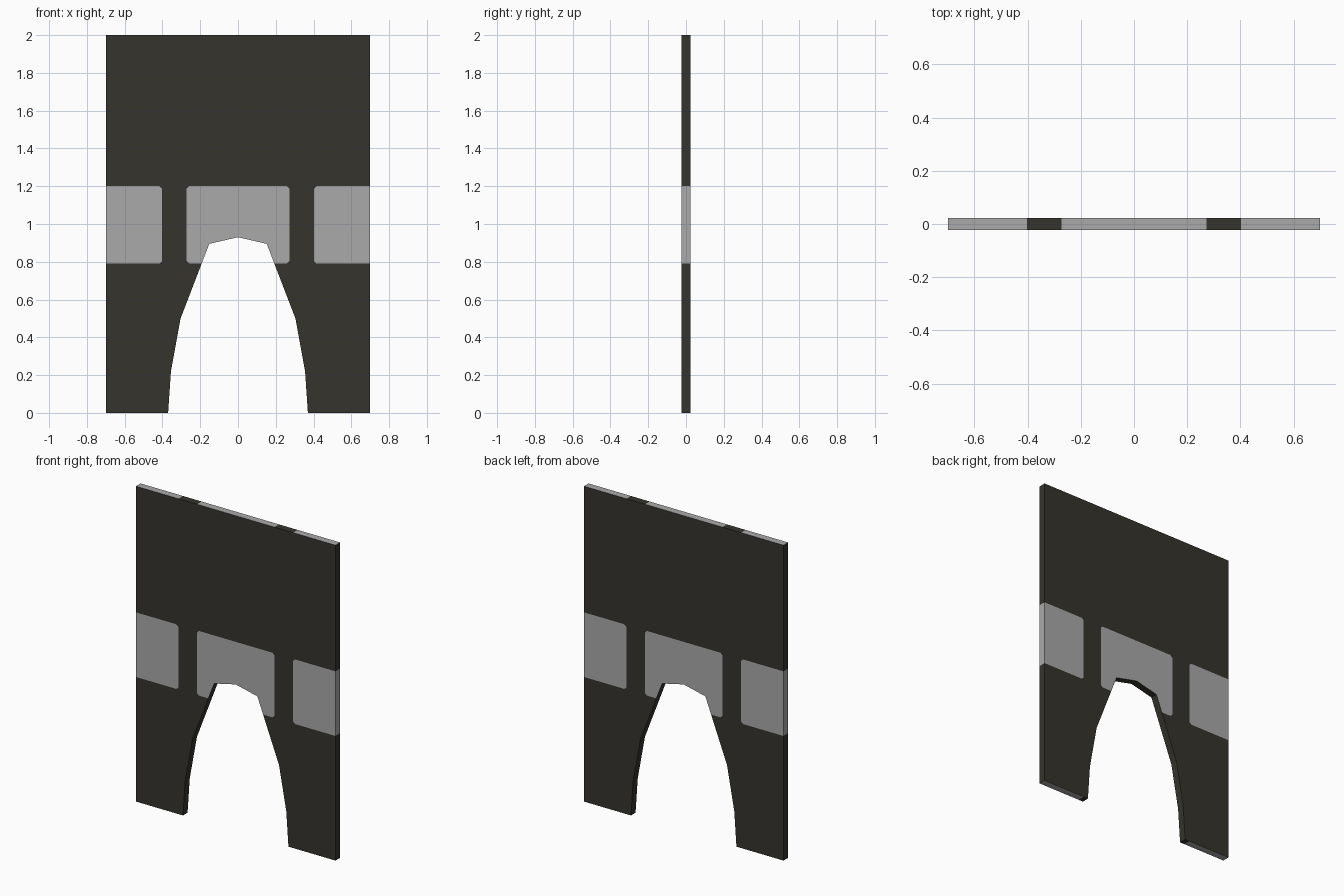
import bpy, bmesh
from mathutils import Vector

if "Cube" in bpy.data.objects:
    bpy.data.objects.remove(bpy.data.objects["Cube"])

HALF_T = 0.023          # half thickness
Z0, Z1 = 0.79, 1.20     # grey band
XI, XO = 0.272, 0.402   # dark strips lie between these
C = 0.014               # clipped panel corner


def material(name, rgb):
    m = bpy.data.materials.new(name)
    m.diffuse_color = (*rgb, 1)
    m.use_nodes = True
    m.node_tree.nodes["Principled BSDF"].inputs["Base Color"].default_value = m.diffuse_color
    return m


# Board outline with the arched opening
arch = [(0.37, 0), (0.355, 0.22), (0.304, 0.5), (0.152, 0.895)]
right = [(0.7, 2), (0.7, 0)] + arch
outline = right + [(0, 0.93)] + [(-x, z) for x, z in reversed(right)]

bm = bmesh.new()
face = bm.faces.new([bm.verts.new((x, -HALF_T, z)) for x, z in outline])
ext = bmesh.ops.extrude_face_region(bm, geom=[face], use_keep_orig=True)
for v in ext["geom"]:
    if isinstance(v, bmesh.types.BMVert):
        v.co.y = HALF_T
bmesh.ops.recalc_face_normals(bm, faces=bm.faces[:])


def cut(co, no, faces=None):
    faces = faces or bm.faces[:]
    geom = set(faces)
    for f in faces:
        geom.update(f.edges)
        geom.update(f.verts)
    bmesh.ops.bisect_plane(bm, geom=list(geom), dist=1e-6,
                           plane_co=co, plane_no=no)


# Cut the colour borders into the board
for x in (0, -XO, -XI, XI, XO):
    cut((x, 0, 0), (1, 0, 0))
for z in (Z0, Z1):
    cut((0, 0, z), (0, 0, 1))


def in_panel(f):
    c = f.calc_center_median()
    return (abs(f.normal.y) > 0.9 and Z0 < c.z < Z1
            and not XI < abs(c.x) < XO)


# Clip the panel corners
corners = []
for s in (-1, 1):
    for x, inward in ((XI, -1), (XO, 1)):
        for z, up in ((Z0, 1), (Z1, -1)):
            co = Vector((s * (x + inward * C), 0, z))
            no = Vector((s * inward, 0, up)).normalized()
            corners.append((co, no))
            faces = [f for f in bm.faces if in_panel(f)
                     and f.calc_center_median().x * s > 0
                     and (abs(f.calc_center_median().x) > XO) == (inward > 0)]
            cut(co, no, faces)

# Paint by position and direction
bm.normal_update()
for f in bm.faces:
    c, n = f.calc_center_median(), f.normal
    grey = False
    if abs(n.y) > 0.9:
        grey = in_panel(f)
        for co, no in corners:
            if (c - co).dot(no) < 0 and abs(c.x - co.x) < C and abs(c.z - co.z) < C:
                grey = False
    elif abs(n.z) > 0.99:
        grey = not XI < abs(c.x) < XO
    elif abs(n.x) > 0.99 and abs(c.x) > 0.69:
        grey = Z0 < c.z < Z1
    f.material_index = int(grey)

mesh = bpy.data.meshes.new("arched_board")
bm.to_mesh(mesh)
bm.free()
mesh.materials.append(material("dark olive", (0.036, 0.034, 0.026)))
mesh.materials.append(material("light grey", (0.40, 0.40, 0.40)))
board = bpy.data.objects.new("arched_board", mesh)
bpy.context.collection.objects.link(board)
